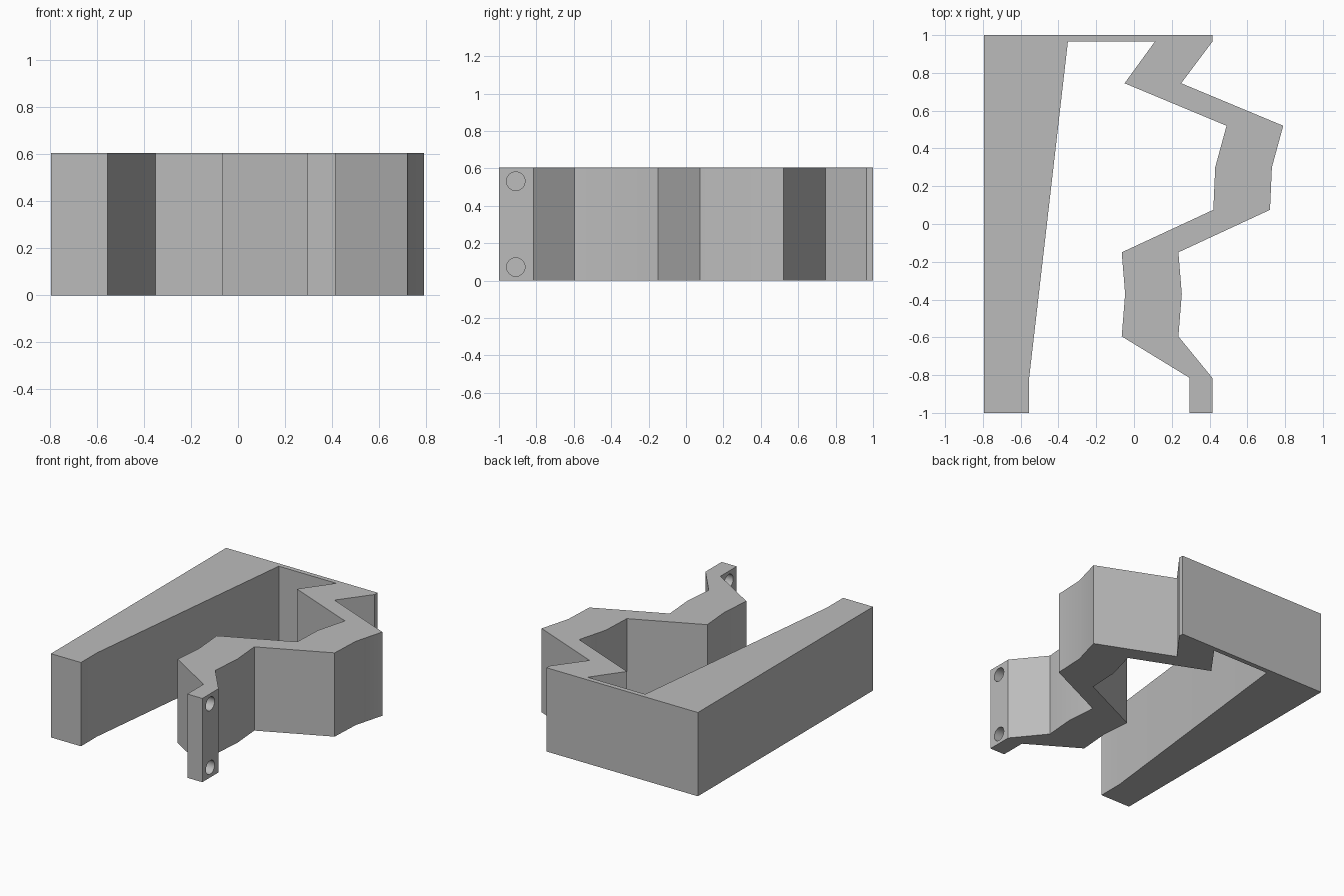
import bpy, bmesh, math

if "Cube" in bpy.data.objects:
    bpy.data.objects.remove(bpy.data.objects["Cube"], do_unlink=True)

HEIGHT = 0.605

grey = bpy.data.materials.new("plain grey")
grey.use_nodes = True
colour = (0.5, 0.5, 0.5, 1)
grey.diffuse_color = colour
grey.node_tree.nodes["Principled BSDF"].inputs["Base Color"].default_value = colour

# Outline pieces, clockwise: back wall, outer arm, inner arm, tapered slab
back_wall = [(-0.795, 1), (0.415, 1), (0.415, 0.965)]
outer_arm = [(0.25, 0.745), (0.79, 0.52), (0.73, 0.3), (0.72, 0.075),
             (0.235, -0.15), (0.253, -0.37), (0.235, -0.595), (0.415, -0.815)]
tab_end = [(0.415, -1), (0.295, -1), (0.295, -0.815)]
# The inner arm repeats the outer one, shifted across by the arm thickness
inner_arm = [(x - 0.3, y) for x, y in reversed(outer_arm[:-1])] + [(0.11, 0.965)]
slab = [(-0.35, 0.965), (-0.555, -0.815), (-0.555, -1), (-0.795, -1)]
outline = back_wall + outer_arm + tab_end + inner_arm + slab

# Bracket body: the outline extruded upward
bm = bmesh.new()
base = bm.faces.new([bm.verts.new((x, y, 0)) for x, y in outline])
extruded = bmesh.ops.extrude_face_region(bm, geom=[base])
top = [v for v in extruded["geom"] if isinstance(v, bmesh.types.BMVert)]
bmesh.ops.translate(bm, vec=(0, 0, HEIGHT), verts=top)
bmesh.ops.recalc_face_normals(bm, faces=bm.faces)
mesh = bpy.data.meshes.new("bracket_body")
bm.to_mesh(mesh)
bm.free()
mesh.materials.append(grey)
body = bpy.data.objects.new("bracket_body", mesh)
bpy.context.collection.objects.link(body)

# Two screw holes through the tab
for z in (0.073, HEIGHT - 0.073):
    bpy.ops.mesh.primitive_cylinder_add(vertices=16, radius=0.05, depth=0.3,
                                        location=(0.355, -0.91, z),
                                        rotation=(0, math.pi / 2, 0))
    cutter = bpy.context.object
    cutter.name = "hole_cutter"
    cutter.hide_render = True
    cutter.data.materials.append(grey)
    cut = body.modifiers.new("screw_hole", "BOOLEAN")
    cut.operation = "DIFFERENCE"
    cut.solver = "EXACT"
    cut.object = cutter
    bpy.context.view_layer.objects.active = body
    bpy.ops.object.modifier_apply(modifier=cut.name)
    bpy.data.objects.remove(cutter, do_unlink=True)

# Smooth the gentle bends, keep the corners sharp
bpy.ops.object.select_all(action="DESELECT")
body.select_set(True)
bpy.context.view_layer.objects.active = body
bpy.ops.object.shade_smooth_by_angle(angle=math.radians(30))
